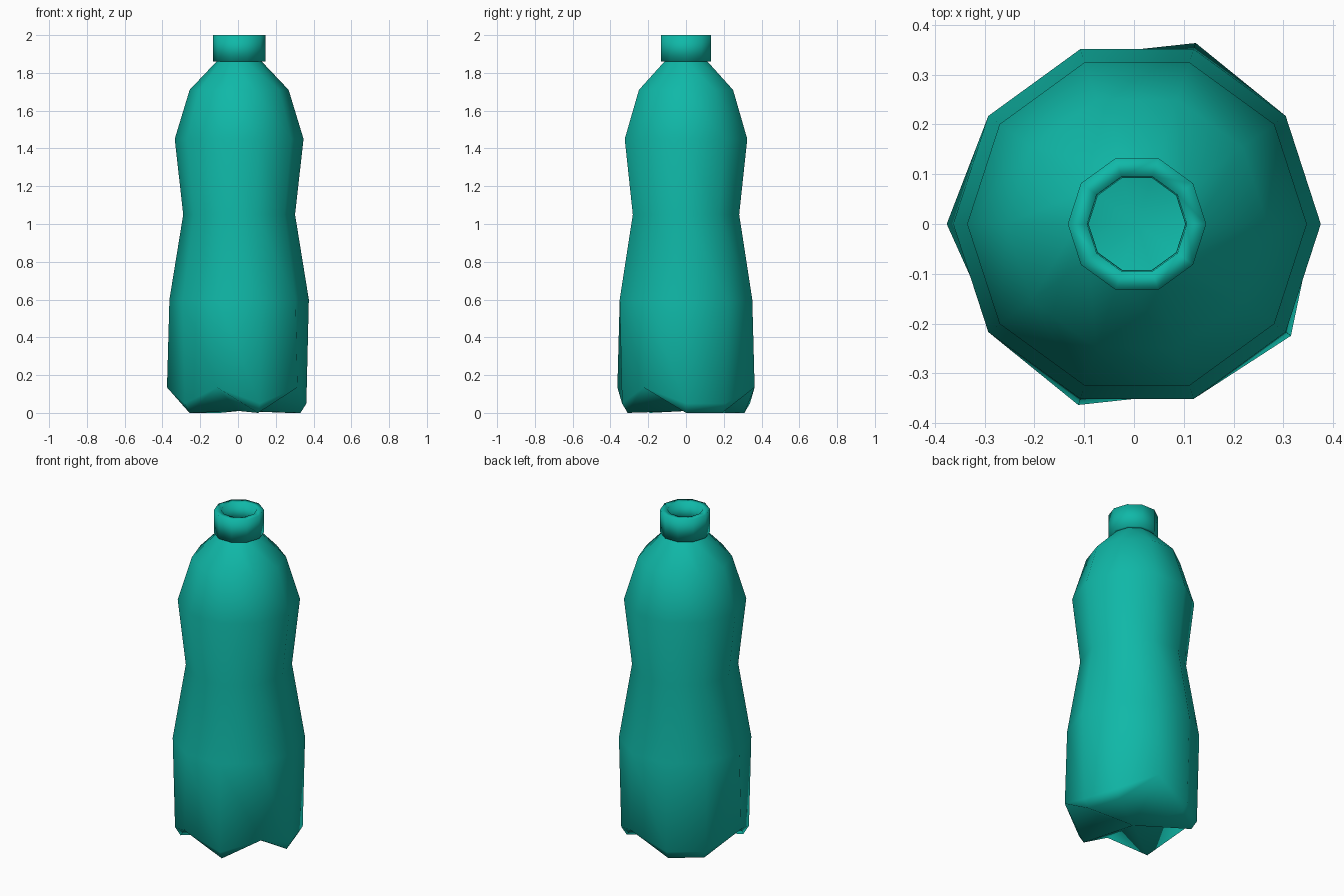
import bpy, bmesh
from math import cos, sin, pi

if "Cube" in bpy.data.objects:
    bpy.data.objects.remove(bpy.data.objects["Cube"])

SIDES = 10
CX = 0.006
VALLEYS = {2, 5, 7, 9}      # corners of the base that are pulled up between the feet

mat = bpy.data.materials.new("teal")
mat.diffuse_color = (0.005, 0.48, 0.39, 1)
mat.use_nodes = True
mat.node_tree.nodes["Principled BSDF"].inputs["Base Color"].default_value = mat.diffuse_color


def point(k, r, z):
    a = 2 * pi * k / SIDES
    return (CX + r * cos(a), r * sin(a), z)


def ring(bm, r, z):
    return [bm.verts.new(point(k, r, z)) for k in range(SIDES)]


def bridge(bm, a, b):
    # joins two rings, leaving triangles where corners are shared
    for k in range(SIDES):
        n = (k + 1) % SIDES
        vs = list(dict.fromkeys((a[k], a[n], b[n], b[k])))
        if len(vs) > 2:
            bm.faces.new(vs)


def finish(bm, name):
    bmesh.ops.recalc_face_normals(bm, faces=bm.faces)
    for f in bm.faces:
        f.smooth = True
    me = bpy.data.meshes.new(name)
    bm.to_mesh(me)
    bm.free()
    me.materials.append(mat)
    ob = bpy.data.objects.new(name, me)
    bpy.context.collection.objects.link(ob)
    return ob


# bottle body: waisted profile from the neck opening down
bm = bmesh.new()
profile = [(0.097, 1.88), (0.12, 1.86), (0.262, 1.71), (0.341, 1.45),
           (0.296, 1.05), (0.369, 0.60)]
rings = [ring(bm, r, z) for r, z in profile]

# footed base: high valley corners between low feet
hip = [bm.verts.new(point(k, 0.382, 0.135) if k in VALLEYS else point(k, 0.356, 0.05))
       for k in range(SIDES)]
foot = [hip[k] if k in VALLEYS else bm.verts.new(point(k, 0.325, 0))
        for k in range(SIDES)]
rings += [hip, foot]
for a, b in zip(rings, rings[1:]):
    bridge(bm, a, b)
centre = bm.verts.new((CX, 0, 0.01))
for k in range(SIDES):
    bm.faces.new((foot[k], foot[(k + 1) % SIDES], centre))
finish(bm, "bottle_body")

# thick open collar around the mouth
bm = bmesh.new()
collar = [ring(bm, r, z) for r, z in
          [(0.139, 1.86), (0.139, 2.0), (0.10, 2.0), (0.097, 1.86)]]
for a, b in zip(collar, collar[1:] + collar[:1]):
    bridge(bm, a, b)
finish(bm, "neck_collar")
